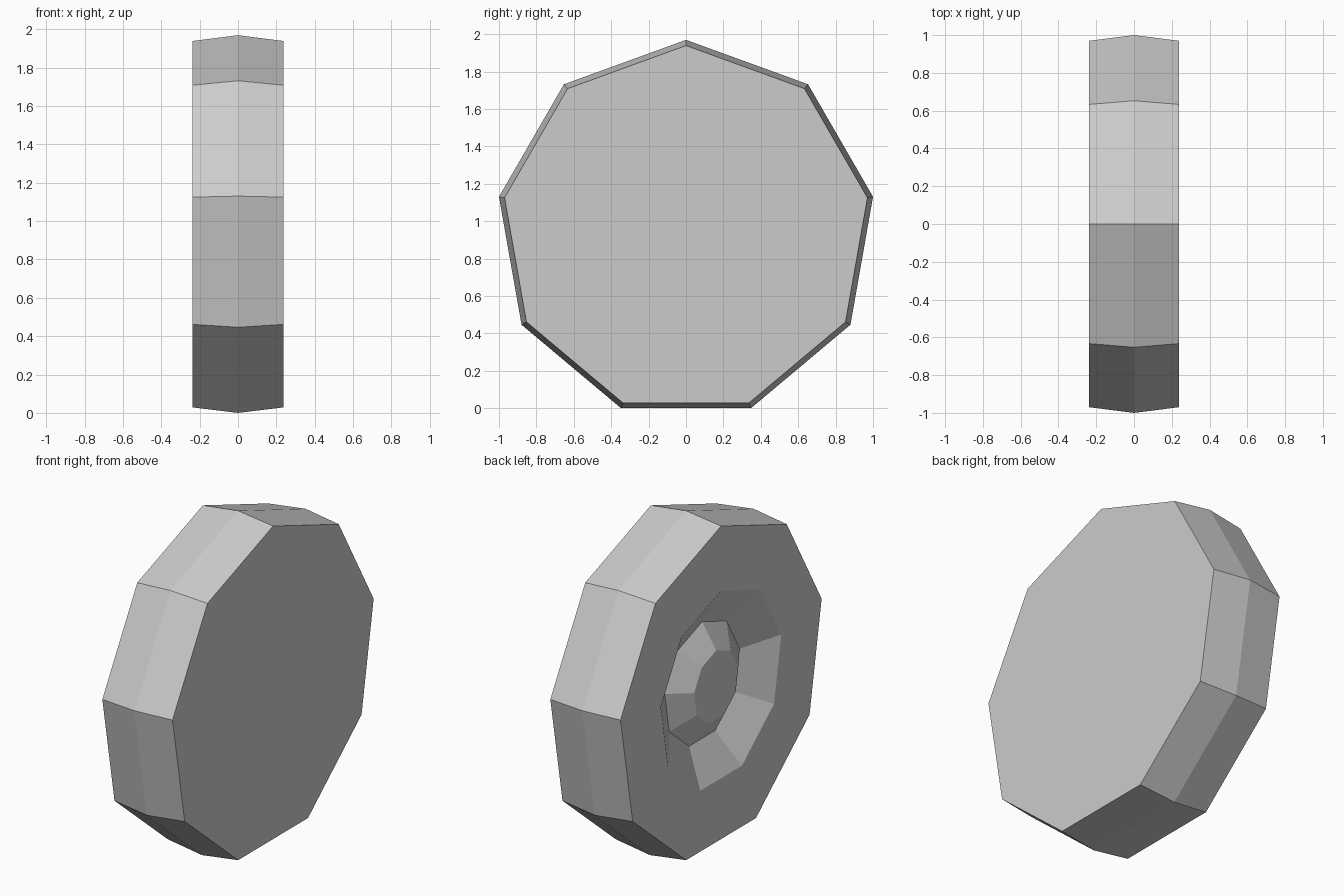
import bpy, bmesh
from math import sin, cos, pi

if "Cube" in bpy.data.objects:
    bpy.data.objects.remove(bpy.data.objects["Cube"])

SIDES = 9
R = 1.0154                      # outer corner radius
HALF = 0.237                    # half the wheel width
CENTRE_Z = R * cos(pi / SIDES)  # flat edge rests on the ground

# Wheel profile (x, radius): plain inner face, crowned tread, dished hub face
profile = [
    (HALF, 0.985), (0.0, R), (-HALF, 0.985),   # tread
    (-HALF, 0.59), (-HALF + 0.128, 0.367),     # rim lip and dish
    (-HALF + 0.033, 0.216),                    # raised hub cap
]


def lathe_x(name, profile, sides, z):
    """Spin a profile around the x axis and cap both ends."""
    bm = bmesh.new()
    rings = [[bm.verts.new((x, r * sin(2 * pi * i / sides), z + r * cos(2 * pi * i / sides)))
              for i in range(sides)] for x, r in profile]
    for a, b in zip(rings, rings[1:]):
        for i in range(sides):
            j = (i + 1) % sides
            bm.faces.new((a[i], a[j], b[j], b[i]))
    bm.faces.new(rings[0])
    bm.faces.new(rings[-1])
    bmesh.ops.recalc_face_normals(bm, faces=bm.faces)
    mesh = bpy.data.meshes.new(name)
    bm.to_mesh(mesh)
    bm.free()
    obj = bpy.data.objects.new(name, mesh)
    bpy.context.collection.objects.link(obj)
    return obj


# Wheel
lathe_x("wheel", profile, SIDES, CENTRE_Z)
